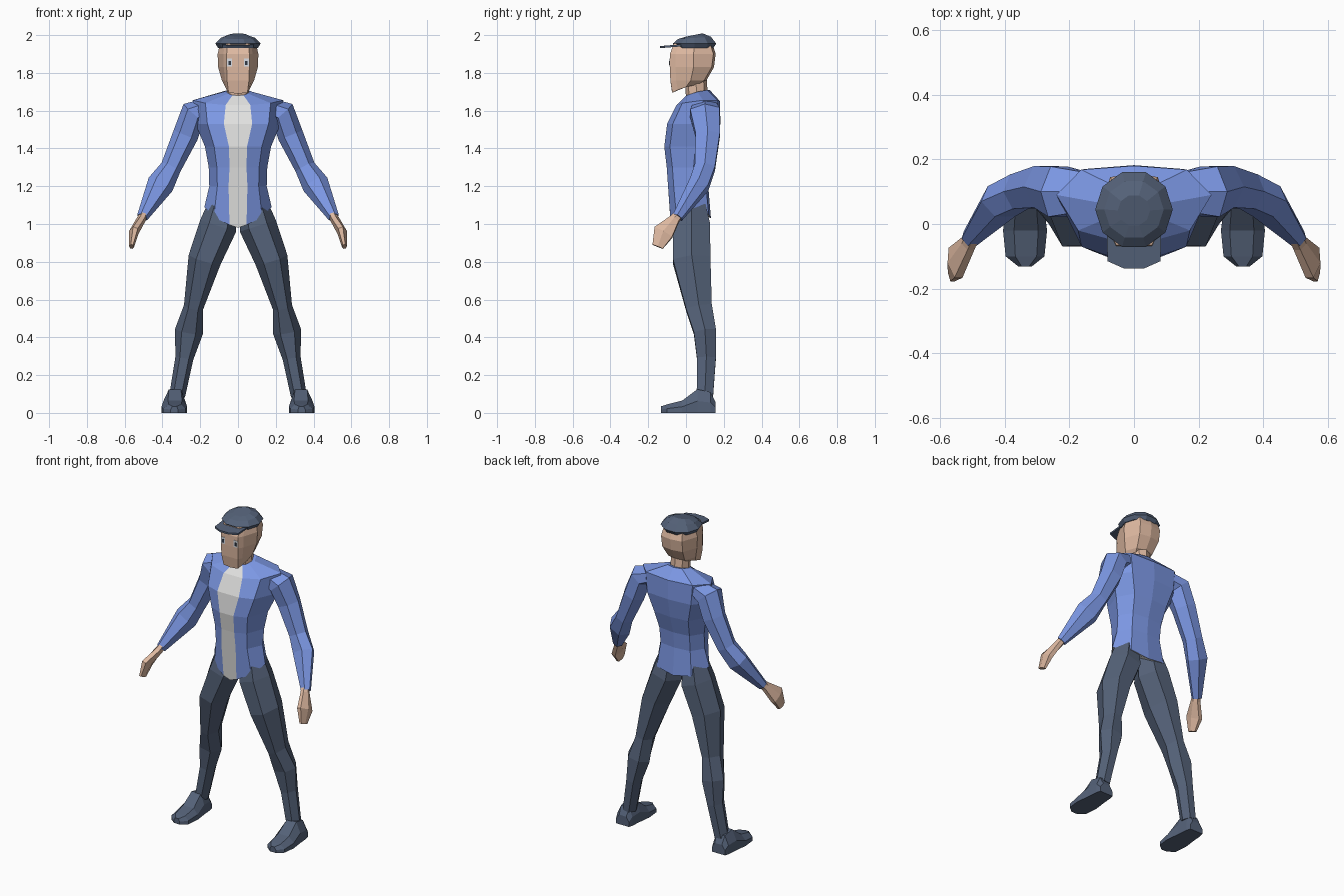
import bpy, bmesh, math
from mathutils import Vector

cube = bpy.data.objects.get("Cube")
if cube:
    bpy.data.objects.remove(cube, do_unlink=True)


def material(name, rgb):
    m = bpy.data.materials.new(name)
    m.use_nodes = True
    m.diffuse_color = (*rgb, 1)
    m.node_tree.nodes["Principled BSDF"].inputs["Base Color"].default_value = (*rgb, 1)
    return m


BLUE = material("jacket_blue", (0.2, 0.31, 0.77))
NAVY = material("dark_slate", (0.09, 0.122, 0.19))
SKIN = material("skin", (0.74, 0.49, 0.36))
SHIRT = material("shirt_grey", (0.75, 0.75, 0.74))
EYE = material("eye_white", (0.7, 0.73, 0.78))
PUPIL = material("pupil_dark", (0.03, 0.04, 0.06))


def loft(name, rings, mats, mirror=False, rule=None):
    """Skin a list of equal point rings and cap both ends."""
    bm = bmesh.new()
    rows = [[bm.verts.new(p) for p in ring] for ring in rings]
    n = len(rows[0])
    for a, b in zip(rows, rows[1:]):
        for i in range(n):
            f = bm.faces.new((a[i], a[(i + 1) % n], b[(i + 1) % n], b[i]))
            if rule:
                f.material_index = rule(i, n)
    bm.faces.new(rows[0])
    end = bm.faces.new(rows[-1])
    end.material_index = len(mats) - 1
    bmesh.ops.recalc_face_normals(bm, faces=bm.faces)
    me = bpy.data.meshes.new(name)
    bm.to_mesh(me)
    bm.free()
    for m in mats:
        me.materials.append(m)
    ob = bpy.data.objects.new(name, me)
    bpy.context.collection.objects.link(ob)
    if mirror:
        ob.modifiers.new("Mirror", 'MIRROR')
    return ob


def limb(name, sections, mat, n=6, mirror=True):
    """Tube along a path; each section is centre, side radius, depth radius."""
    pts = [Vector(s[:3]) for s in sections]
    rings = []
    for i, s in enumerate(sections):
        d = (pts[min(i + 1, len(pts) - 1)] - pts[max(i - 1, 0)]).normalized()
        u = Vector((0, 1, 0))
        u = (u - d * u.dot(d)).normalized()
        v = d.cross(u)
        rings.append([pts[i] + v * s[3] * math.cos(k * math.tau / n)
                      + u * s[4] * math.sin(k * math.tau / n) for k in range(n)])
    return loft(name, rings, [mat], mirror)


def body_ring(z, strip, front, side, mid, back, dz=(0,) * 6):
    """Symmetric ten-point section with a flat strip down the front."""
    half = [(0, front), (strip, front), (max(side * 0.72, strip + 0.01), front + 0.03),
            (side, mid), (side * 0.68, back - 0.012), (0, back)]
    half = [(x, y, z + o) for (x, y), o in zip(half, dz)]
    return half + [(-x, y, h) for x, y, h in half[4:0:-1]]


# Jacket with a shirt strip in front and a pointed hem
jacket = [
    body_ring(1.70, 0.03, 0.0, 0.075, 0.06, 0.125, (-0.02, -0.02, -0.01, 0, 0.01, 0.01)),
    body_ring(1.64, 0.065, -0.05, 0.24, 0.09, 0.18, (-0.01, -0.01, 0, 0.015, 0.015, 0.01)),
    body_ring(1.53, 0.075, -0.10, 0.225, 0.08, 0.182),
    body_ring(1.41, 0.048, -0.115, 0.175, 0.05, 0.16),
    body_ring(1.30, 0.045, -0.102, 0.155, 0.04, 0.128),
    body_ring(1.20, 0.05, -0.095, 0.152, 0.03, 0.118),
    body_ring(1.05, 0.045, -0.08, 0.178, 0.02, 0.132, (-0.07, -0.055, -0.015, 0.04, 0, -0.02)),
]
loft("jacket_and_shirt", jacket, [BLUE, SHIRT], rule=lambda i, n: int(i in (0, n - 1)))

# Sleeves
limb("sleeves", [
    (0.15, 0.10, 1.62, 0.05, 0.07),
    (0.235, 0.10, 1.59, 0.07, 0.09),
    (0.278, 0.115, 1.47, 0.068, 0.074),
    (0.355, 0.10, 1.30, 0.055, 0.062),
    (0.41, 0.07, 1.21, 0.072, 0.06),
    (0.507, -0.045, 1.035, 0.03, 0.03)], BLUE)

# Hands
limb("hands", [
    (0.50, -0.04, 1.05, 0.022, 0.026),
    (0.512, -0.06, 1.025, 0.024, 0.03),
    (0.552, -0.12, 0.955, 0.026, 0.062),
    (0.563, -0.15, 0.88, 0.013, 0.034)], SKIN)

# Trouser legs
limb("trouser_legs", [
    (0.085, 0.03, 1.10, 0.075, 0.085),
    (0.105, 0.03, 0.99, 0.10, 0.112),
    (0.177, 0.03, 0.81, 0.088, 0.115),
    (0.235, 0.068, 0.56, 0.052, 0.08),
    (0.26, 0.10, 0.43, 0.075, 0.068),
    (0.284, 0.108, 0.29, 0.048, 0.058),
    (0.322, 0.10, 0.09, 0.042, 0.05)], NAVY)


# Shoes: cross-sections run from heel to toe
def shoe_ring(y, w, h, x=0.337):
    return [(x + a * w, y, b * h) for a, b in
            ((-1, 0), (1, 0), (1, 0.5), (0.5, 1), (-0.6, 1), (-1, 0.5))]


loft("shoes", [shoe_ring(0.155, 0.045, 0.06), shoe_ring(0.13, 0.052, 0.11),
               shoe_ring(0.06, 0.058, 0.125), shoe_ring(-0.02, 0.068, 0.065),
               shoe_ring(-0.10, 0.06, 0.045), shoe_ring(-0.132, 0.02, 0.035)],
     [NAVY], mirror=True)

# Neck and head
limb("neck", [(0, 0.06, 1.64, 0.06, 0.058), (0, 0.05, 1.79, 0.055, 0.058)], SKIN, 8, False)
loft("head", [
    body_ring(1.955, 0.055, -0.065, 0.095, 0.045, 0.14),
    body_ring(1.90, 0.06, -0.085, 0.108, 0.04, 0.157),
    body_ring(1.83, 0.06, -0.085, 0.105, 0.04, 0.148),
    body_ring(1.76, 0.058, -0.083, 0.085, 0.025, 0.108),
    body_ring(1.71, 0.05, -0.073, 0.068, 0.0, 0.08, (-0.02, -0.015, 0, 0.015, 0.03, 0.035))], [SKIN])


# Eyes: thin plates on the face
def plate(name, x, z, w, h, y, mat):
    rings = [[(x + a * w, d, z + b * h) for a, b in ((-1, -1), (1, -1), (1, 1), (-1, 1))]
             for d in (y, y + 0.004)]
    loft(name, rings, [mat], mirror=True)


plate("eye_whites", 0.044, 1.855, 0.013, 0.021, -0.087, EYE)
plate("pupils", 0.043, 1.853, 0.006, 0.011, -0.089, PUPIL)

# Cap crown and visor
limb("cap_crown", [
    (0, 0.045, 1.932, 0.105, 0.105),
    (0, 0.045, 1.955, 0.12, 0.121),
    (0, 0.045, 1.985, 0.092, 0.092),
    (0, 0.042, 2.0, 0.05, 0.05)], NAVY, 10, False)
brim = [(0.085, 0.0), (0.082, -0.115), (0.03, -0.138)]
brim += [(-x, y) for x, y in reversed(brim)]
loft("cap_visor", [[(x, y, z + 0.08 * (y + 0.1)) for x, y in brim] for z in (1.934, 1.945)], [NAVY])
